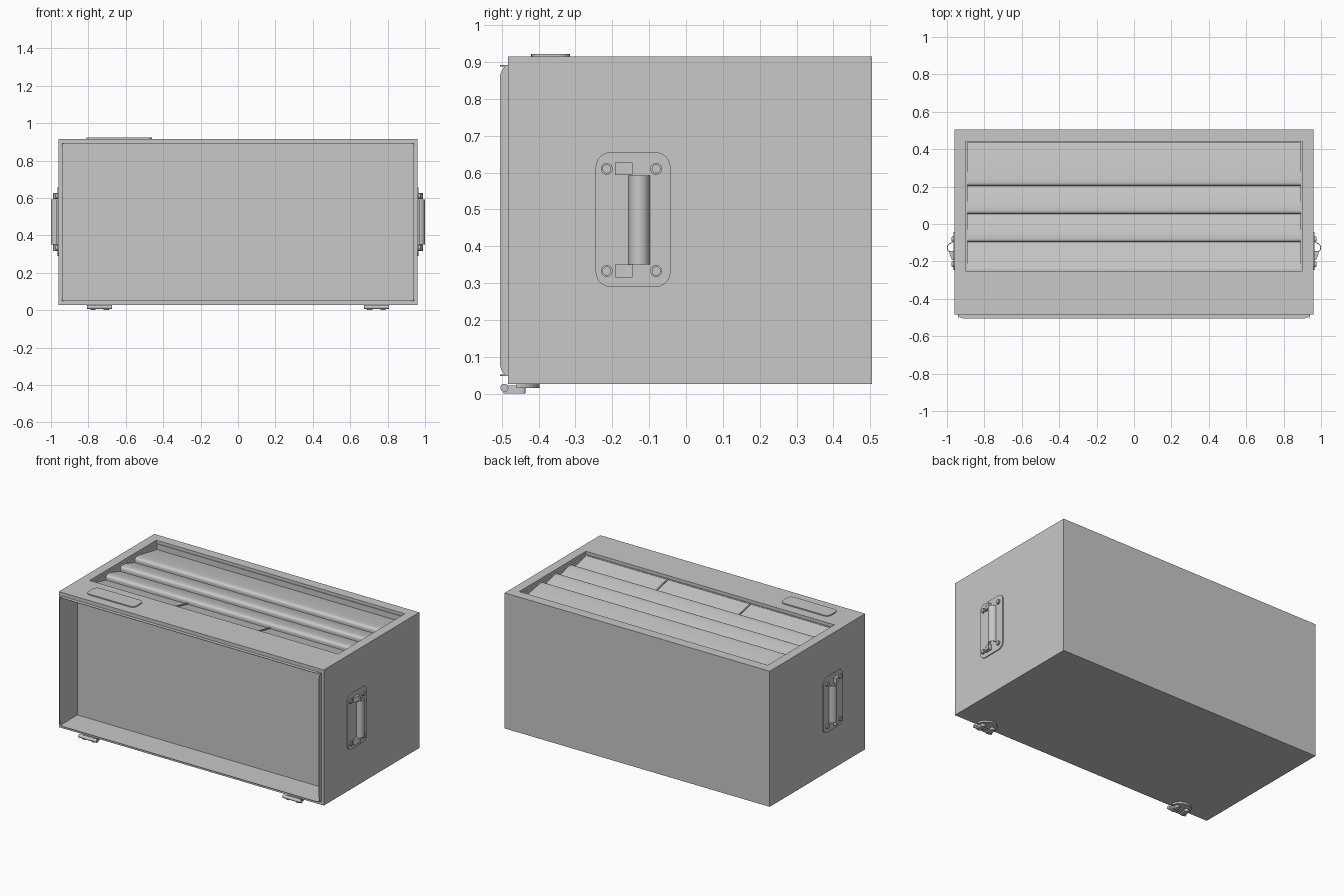
import bpy, bmesh
from math import sin, cos, pi
from mathutils import Vector

cube = bpy.data.objects.get("Cube")
if cube:
    bpy.data.objects.remove(cube, do_unlink=True)

grey = bpy.data.materials.new("plain grey")
grey.use_nodes = True
grey.diffuse_color = (0.58, 0.58, 0.58, 1)
grey.node_tree.nodes["Principled BSDF"].inputs["Base Color"].default_value = grey.diffuse_color


def prism(name, outline, axis, lo, hi, smooth=False):
    """Extrude a 2D outline along x (y,z points), y (x,z points) or z (x,y points)."""
    bm = bmesh.new()
    k = "xyz".index(axis)

    def place(p, d):
        c = list(p)
        c.insert(k, d)
        return Vector(c)
    face = bm.faces.new([bm.verts.new(place(p, lo)) for p in outline])
    out = bmesh.ops.extrude_face_region(bm, geom=[face])["geom"]
    shift = place((0, 0), hi - lo)
    bmesh.ops.translate(bm, vec=shift, verts=[v for v in out if isinstance(v, bmesh.types.BMVert)])
    bmesh.ops.recalc_face_normals(bm, faces=bm.faces)
    mesh = bpy.data.meshes.new(name)
    bm.to_mesh(mesh)
    bm.free()
    mesh.materials.append(grey)
    obj = bpy.data.objects.new(name, mesh)
    bpy.context.collection.objects.link(obj)
    if smooth:
        bpy.ops.object.select_all(action='DESELECT')
        obj.select_set(True)
        bpy.context.view_layer.objects.active = obj
        bpy.ops.object.shade_smooth_by_angle(angle=0.4)
    return obj


def arc(cx, cy, rx, ry, start, end, n=8):
    return [(cx + rx * cos(start + (end - start) * i / n),
             cy + ry * sin(start + (end - start) * i / n)) for i in range(n + 1)]


def circle(cx, cy, r, n=24):
    return arc(cx, cy, r, r, 0, 2 * pi, n)[:-1]


def rect(a0, a1, b0, b1):
    return [(a0, b0), (a1, b0), (a1, b1), (a0, b1)]


def round_rect(a0, a1, b0, b1, r):
    corners = [(a1 - r, b1 - r), (a0 + r, b1 - r), (a0 + r, b0 + r), (a1 - r, b0 + r)]
    return [p for i, (a, b) in enumerate(corners)
            for p in arc(a, b, r, r, i * pi / 2, (i + 1) * pi / 2, 6)]


def carve(target, cutter):
    mod = target.modifiers.new("carve", 'BOOLEAN')
    mod.operation, mod.solver, mod.object = 'DIFFERENCE', 'EXACT', cutter
    bpy.context.view_layer.objects.active = target
    bpy.ops.object.modifier_apply(modifier=mod.name)
    bpy.data.objects.remove(cutter, do_unlink=True)


# Case with the open front and the sunken tray in the top
TOP, BOTTOM, FRONT, TIP = 0.915, 0.027, -0.483, -0.505
case = prism("case_body", rect(-0.96, 0.96, FRONT, 0.505), "z", BOTTOM, TOP)
carve(case, prism("front_cutter", rect(-0.94, 0.94, 0.05, 0.89), "y", -0.6, -0.32))
carve(case, prism("ledge_cutter", rect(-0.9, 0.9, -0.25, 0.44), "z", 0.895, 1))
carve(case, prism("tray_cutter", rect(-0.89, 0.89, -0.24, 0.435), "z", 0.83, 1))


# Thin lips around the front opening, with rounded outer corners
def lip_outline(a0, a1, r):
    """Points are (position along the lip, y)."""
    depth = FRONT - TIP
    return ([(a1, FRONT + 0.01), (a0, FRONT + 0.01)]
            + arc(a0 + r, FRONT, r, depth, pi, 1.5 * pi)
            + arc(a1 - r, FRONT, r, depth, 1.5 * pi, 2 * pi))


for side, label in ((1, "left"), (-1, "right")):
    upright = [(y, z) for z, y in lip_outline(0.05, 0.89, 0.035)]
    prism(label + "_lip", upright, "x", side * 0.94 - 0.0015, side * 0.94 + 0.0015)
for z, label in ((0.05, "bottom"), (0.89, "top")):
    prism(label + "_lip", lip_outline(-0.94, 0.94, 0.035), "z", z - 0.0015, z + 0.0015)

# Stepped tray insert: sloping shelves, each with a rounded flat-topped nose
shelf = [(-0.24, 0.83), (-0.24, 0.893)]
for y in (-0.097, 0.053, 0.203):
    shelf += [(y, 0.862)] + arc(y + 0.018, 0.875, 0.018, 0.018, pi, pi / 2) + [(y + 0.047, 0.893)]
shelf += [(0.435, 0.858), (0.435, 0.83)]
prism("tray_shelves", shelf, "x", -0.89, 0.89, smooth=True)
for x, label in ((-0.3, "right"), (0.3, "left")):
    strip = [(-0.24, 0.88), (-0.24, 0.9), (-0.097, 0.869), (-0.097, 0.85)]
    prism(label + "_tray_divider", strip, "x", x - 0.004, x + 0.004)

# Raised plate on the top
prism("top_plate", round_rect(-0.81, -0.46, -0.42, -0.315, 0.03), "z", TOP - 0.002, TOP + 0.007)

for side, label in ((1, "left"), (-1, "right")):
    # Folding side handle
    prism(label + "_handle_plate", round_rect(-0.245, -0.042, 0.29, 0.655, 0.04),
          "x", side * 0.958, side * 0.966)
    for z, level in ((0.333, "lower"), (0.61, "upper")):
        for y, place in ((-0.215, "front"), (-0.081, "rear")):
            name = f"{label}_{level}_{place}_bolt"
            prism(name, circle(y, z, 0.016), "x", side * 0.96, side * 0.971, smooth=True)
            prism(name + "_head", circle(y, z, 0.012), "x", side * 0.96, side * 0.976, smooth=True)
        bracket = [(side * x, y) for x, y in
                   ((0.962, -0.192), (0.973, -0.192), (0.985, -0.165), (0.988, -0.145),
                    (0.962, -0.145))]
        prism(f"{label}_{level}_handle_bracket", bracket, "z", z - 0.017, z + 0.017)
    # Hollow half-round grip
    shell = (arc(0.968, -0.127, 0.032, 0.029, -pi / 2, pi / 2, 14)
             + arc(0.968, -0.127, 0.028, 0.025, pi / 2, -pi / 2, 14))
    prism(label + "_handle_grip", [(side * x, y) for x, y in shell], "z", 0.35, 0.592, smooth=True)

    # Folding foot under the front edge
    c = side * 0.74
    prism(label + "_foot_base", arc(c, -0.46, 0.066, 0.063, 0, pi, 16), "z", 0.016, 0.028)
    prism(label + "_foot_bar", circle(-0.493, 0.016, 0.011, 16), "x", c - 0.066, c + 0.066, smooth=True)
    prism(label + "_foot_web", rect(c - 0.05, c + 0.05, -0.49, -0.45), "z", 0.008, 0.022)
    for i, place in ((side, "outer"), (-side, "inner")):
        x = c + i * 0.035
        prism(f"{label}_foot_{place}_pad", round_rect(x - 0.014, x + 0.014, -0.495, -0.435, 0.01),
              "z", 0.0, 0.016)
